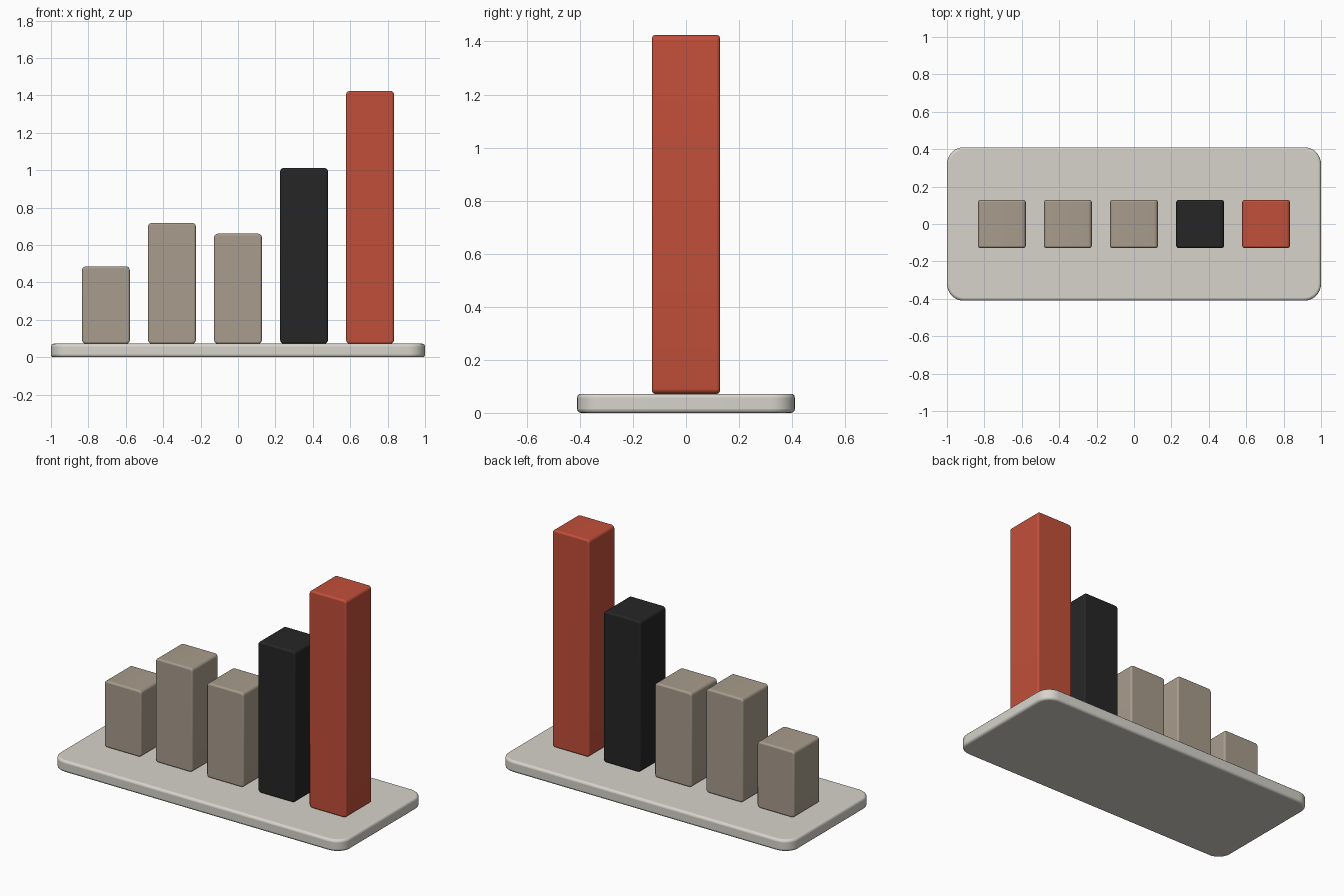
import bpy
from math import pi, cos, sin, radians
from mathutils import Matrix

cube = bpy.data.objects.get("Cube")
if cube:
    bpy.data.objects.remove(cube, do_unlink=True)


def material(name, rgb):
    """Flat material from 0-255 display values."""
    lin = [((c / 255 + 0.055) / 1.055) ** 2.4 for c in rgb]
    mat = bpy.data.materials.new(name)
    mat.use_nodes = True
    mat.diffuse_color = (*lin, 1)
    shader = mat.node_tree.nodes["Principled BSDF"]
    shader.inputs["Base Color"].default_value = (*lin, 1)
    shader.inputs["Roughness"].default_value = 0.6
    return mat


def rounded_outline(width, height, radius, steps):
    """Counter-clockwise rounded rectangle centred on the origin."""
    points = []
    for corner, (sx, sy) in enumerate([(1, 1), (-1, 1), (-1, -1), (1, -1)]):
        cx, cy = sx * (width / 2 - radius), sy * (height / 2 - radius)
        for i in range(steps + 1):
            a = (corner + i / steps) * pi / 2
            points.append((cx + radius * cos(a), cy + radius * sin(a)))
    return points


def rounded_slab(name, size, radius, rim, mat, matrix, steps=6):
    """Rounded rectangle extruded along its local z, with softened rims."""
    width, height, depth = size
    outline = rounded_outline(width, height, radius, steps)
    n = len(outline)
    verts = [(x, y, z) for z in (-depth / 2, depth / 2) for x, y in outline]
    faces = [list(reversed(range(n))), list(range(n, 2 * n))]
    faces += [(i, (i + 1) % n, n + (i + 1) % n, n + i) for i in range(n)]
    mesh = bpy.data.meshes.new(name)
    mesh.from_pydata(verts, [], faces)
    mesh.transform(matrix)
    mesh.materials.append(mat)
    obj = bpy.data.objects.new(name, mesh)
    bpy.context.collection.objects.link(obj)

    bevel = obj.modifiers.new("soft_rim", "BEVEL")
    bevel.width = rim
    bevel.segments = 3
    bevel.limit_method = "ANGLE"
    bevel.angle_limit = radians(60)

    bpy.ops.object.select_all(action="DESELECT")
    obj.select_set(True)
    bpy.context.view_layer.objects.active = obj
    bpy.ops.object.shade_smooth_by_angle(angle=radians(35))
    return obj


stone = material("pale_stone", (214, 212, 203))
taupe = material("taupe", (168, 156, 140))
black = material("charcoal", (38, 38, 38))
red = material("brick_red", (194, 79, 58))

# Base plate
base_top = 0.072
rounded_slab("base_plate", (2.0, 0.82, base_top), 0.09, 0.014, stone,
             Matrix.Translation((0, 0, base_top / 2)), steps=8)

# Row of columns, rounded in front profile and extruded front to back
columns = [
    ("first_column", 0.485, taupe),
    ("second_column", 0.718, taupe),
    ("third_column", 0.66, taupe),
    ("fourth_column", 1.012, black),
    ("tall_column", 1.424, red),
]
side, spacing = 0.255, 0.353
upright = Matrix.Rotation(pi / 2, 4, "X")
for i, (name, top, mat) in enumerate(columns):
    place = Matrix.Translation(((i - 2) * spacing, 0, (base_top + top) / 2))
    rounded_slab(name, (side, top - base_top, side), 0.02, 0.01, mat, place @ upright)
